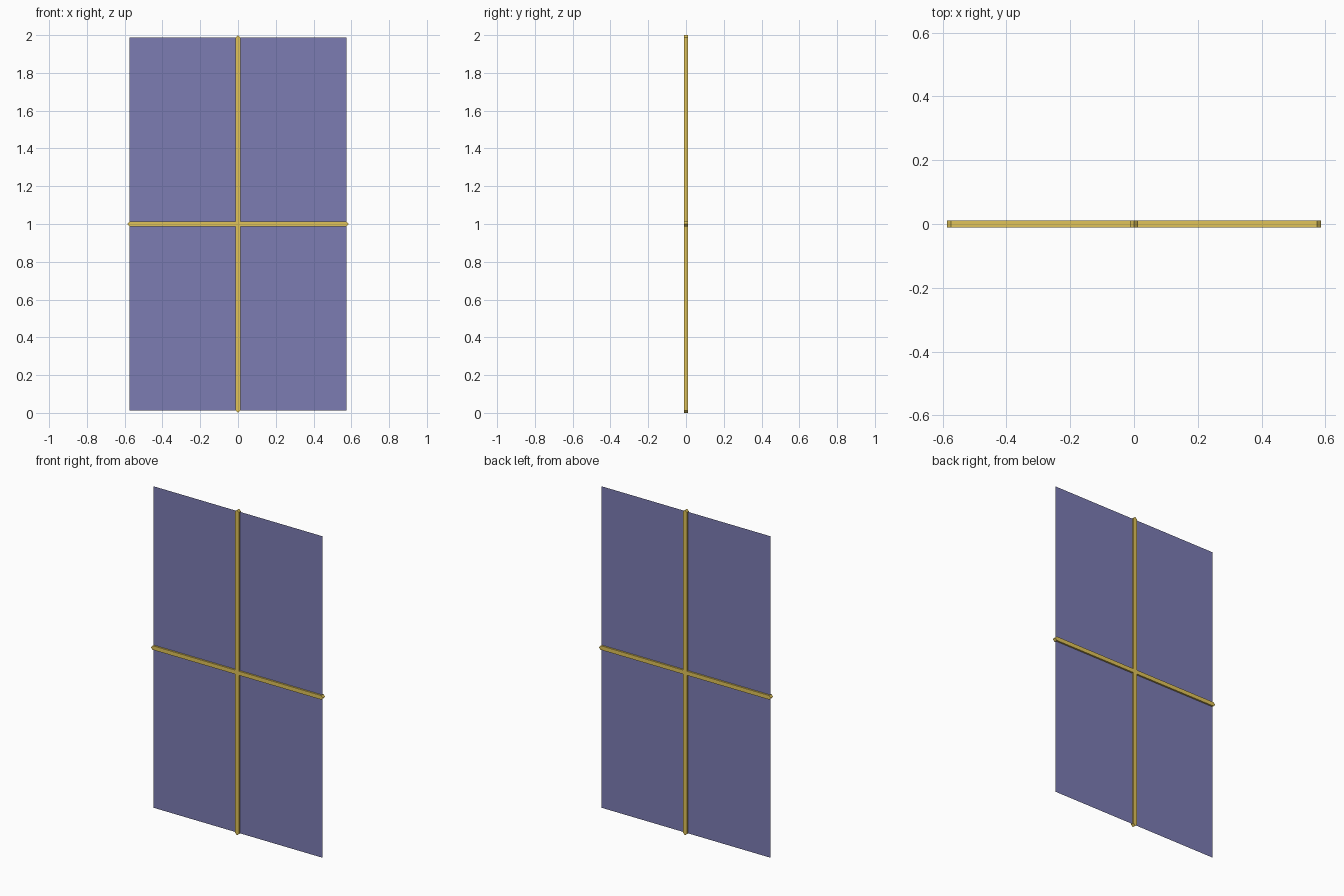
import bpy, bmesh
from math import pi

if "Cube" in bpy.data.objects:
    bpy.data.objects.remove(bpy.data.objects["Cube"])


def material(name, color):
    m = bpy.data.materials.new(name)
    m.diffuse_color = color
    m.use_nodes = True
    m.node_tree.nodes["Principled BSDF"].inputs["Base Color"].default_value = m.diffuse_color
    return m


def make_object(name, bm, mat):
    bmesh.ops.recalc_face_normals(bm, faces=bm.faces)
    me = bpy.data.meshes.new(name)
    bm.to_mesh(me)
    bm.free()
    me.materials.append(mat)
    ob = bpy.data.objects.new(name, me)
    bpy.context.collection.objects.link(ob)
    return ob


glass = material("glass", (0.2, 0.2, 0.45, 0.6))
brass = material("brass", (0.75, 0.55, 0.1, 1))

# Single-sided sheet of glass
bm = bmesh.new()
corners = [(-0.575, 0.012), (0.575, 0.012), (0.575, 1.988), (-0.575, 1.988)]
bm.faces.new([bm.verts.new((x, 0, z)) for x, z in corners])
make_object("glass_pane", bm, glass)


def glazing_bar(name, half_length, angle):
    # Bar with pointed ends, extruded through the glass
    w, d = 0.0125, 0.0105
    h = half_length
    outline = [(-h, 0), (-h + w, -w), (h - w, -w), (h, 0), (h - w, w), (-h + w, w)]
    bm = bmesh.new()
    face = bm.faces.new([bm.verts.new((x, -d, z)) for x, z in outline])
    ext = bmesh.ops.extrude_face_region(bm, geom=[face])["geom"]
    bmesh.ops.translate(bm, vec=(0, 2 * d, 0),
                        verts=[v for v in ext if isinstance(v, bmesh.types.BMVert)])
    ob = make_object(name, bm, brass)
    ob.location.z = 1
    ob.rotation_euler.y = angle


glazing_bar("horizontal_bar", 0.586, 0)
glazing_bar("vertical_bar", 1.0, pi / 2)
